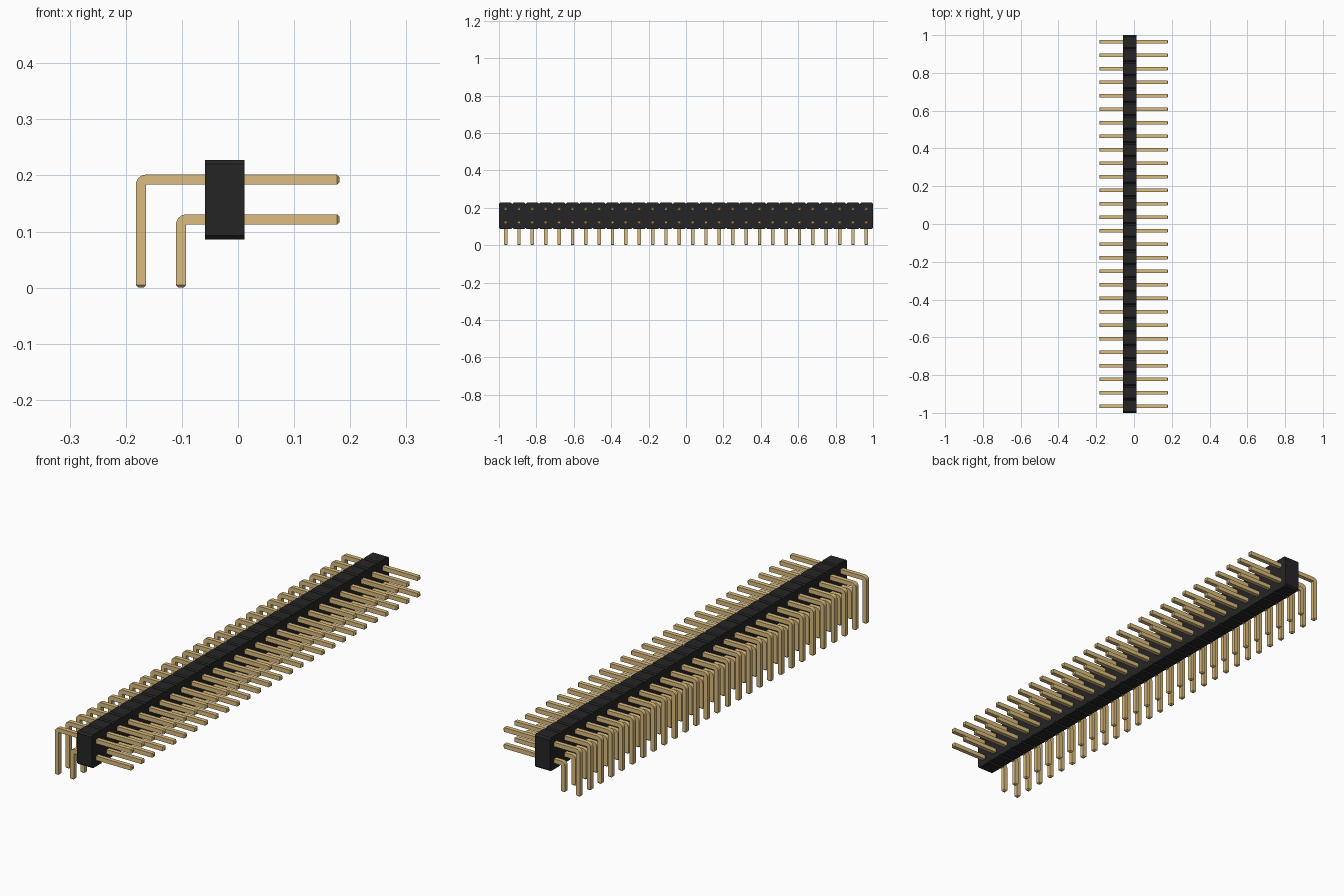
import bpy, bmesh, math
from mathutils import Vector

cube = bpy.data.objects.get("Cube")
if cube:
    bpy.data.objects.remove(cube, do_unlink=True)

COUNT = 28                 # pins per row
PITCH = 2 / COUNT
HALF = 0.009               # half of the pin width
TIP = 0.0045               # taper at pin ends
CHAMFER = PITCH / 10
BODY_X = (-0.059, 0.012)
BODY_Z = (0.086, 0.228)
FIRST_Y = -1 + PITCH / 2


def material(name, rgb):
    m = bpy.data.materials.new(name)
    m.use_nodes = True
    m.diffuse_color = (*rgb, 1)
    m.node_tree.nodes["Principled BSDF"].inputs["Base Color"].default_value = (*rgb, 1)
    return m


def finish(bm, name, mat):
    bmesh.ops.recalc_face_normals(bm, faces=bm.faces)
    mesh = bpy.data.meshes.new(name)
    bm.to_mesh(mesh)
    bm.free()
    mesh.materials.append(mat)
    obj = bpy.data.objects.new(name, mesh)
    bpy.context.collection.objects.link(obj)
    return obj


black = material("black plastic", (0.0194, 0.0185, 0.0185))
gold = material("gold metal", (0.708, 0.503, 0.21))


# Housing: notched outline of chamfered blocks, extruded along x
def housing():
    low, high = BODY_Z
    top, bottom = [], []
    for i in range(COUNT):
        y0, y1 = -1 + i * PITCH, -1 + (i + 1) * PITCH
        for edge, z, inset in ((top, high, -CHAMFER), (bottom, low, CHAMFER)):
            edge += [(y0, z + inset), (y0 + CHAMFER, z), (y1 - CHAMFER, z)]
    top.append((1, high - CHAMFER))
    bottom.append((1, low + CHAMFER))
    bm = bmesh.new()
    face = bm.faces.new([bm.verts.new((BODY_X[0], y, z)) for y, z in bottom + top[::-1]])
    out = bmesh.ops.extrude_face_region(bm, geom=[face])
    moved = [v for v in out["geom"] if isinstance(v, bmesh.types.BMVert)]
    bmesh.ops.translate(bm, verts=moved, vec=(BODY_X[1] - BODY_X[0], 0, 0))
    return finish(bm, "housing", black)


# Bent pin: square rings along a straight leg, a rounded elbow and a tail
def pin_row(name, leg_x, arm_z, end_x=0.181):
    inner = Vector((leg_x + HALF, 0, arm_z - HALF))   # inner corner of elbow
    rings = []                                        # centre, outward direction, half width
    left, up = Vector((-1, 0, 0)), Vector((0, 0, 1))
    rings.append((Vector((leg_x, 0, 0)), left, HALF - TIP))
    rings.append((Vector((leg_x, 0, TIP)), left, HALF))
    steps = 6
    for i in range(steps + 1):
        a = math.pi / 2 * i / steps
        out = left * math.cos(a) + up * math.sin(a)
        rings.append((inner + out * HALF, out, HALF))
    rings.append((Vector((end_x - TIP, 0, arm_z)), up, HALF))
    rings.append((Vector((end_x, 0, arm_z)), up, HALF - TIP))

    bm = bmesh.new()
    side = Vector((0, 1, 0))
    loops = [[bm.verts.new(c + out * h * a + side * h * b)
              for a, b in ((-1, -1), (1, -1), (1, 1), (-1, 1))] for c, out, h in rings]
    for r, s in zip(loops, loops[1:]):
        for k in range(4):
            n = (k + 1) % 4
            bm.faces.new((r[k], r[n], s[n], s[k]))
    bm.faces.new(loops[0])
    bm.faces.new(loops[-1])
    bmesh.ops.remove_doubles(bm, verts=bm.verts, dist=0.0001)
    obj = finish(bm, name, gold)
    obj.location.y = FIRST_Y
    bpy.ops.object.select_all(action="DESELECT")
    obj.select_set(True)
    bpy.context.view_layer.objects.active = obj
    bpy.ops.object.shade_smooth_by_angle(angle=math.radians(30))
    array = obj.modifiers.new("repeat along row", "ARRAY")
    array.count = COUNT
    array.use_relative_offset = False
    array.use_constant_offset = True
    array.constant_offset_displace = (0, PITCH, 0)


housing()
pin_row("upper_pins", -0.173, 0.1925)
pin_row("lower_pins", -0.1015, 0.1215)
